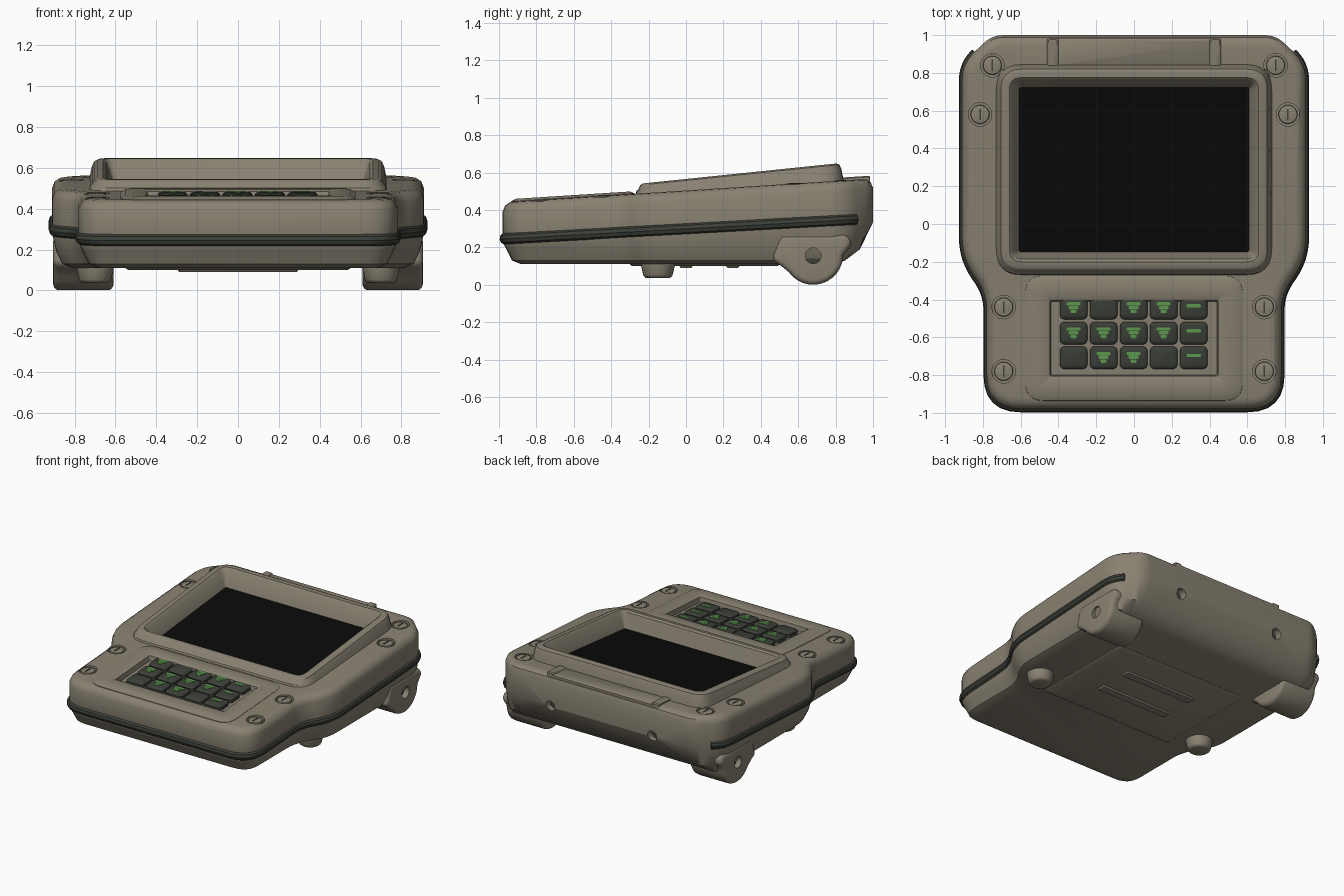
import bpy, bmesh, math
from mathutils import Vector, Matrix

if "Cube" in bpy.data.objects:
    bpy.data.objects.remove(bpy.data.objects["Cube"], do_unlink=True)


def material(name, rgb):
    m = bpy.data.materials.new(name)
    m.use_nodes = True
    m.diffuse_color = (*rgb, 1)
    bsdf = m.node_tree.nodes["Principled BSDF"]
    bsdf.inputs["Base Color"].default_value = (*rgb, 1)
    bsdf.inputs["Roughness"].default_value = 0.7
    return m


SHELL = material("khaki_shell", (0.25, 0.222, 0.168))
RUBBER = material("dark_rubber", (0.045, 0.049, 0.039))
SCREEN = material("screen_black", (0.003, 0.003, 0.003))
GREEN = material("label_green", (0.11, 0.33, 0.08))


# Sloping reference planes, as heights along y
def plane(z, slope, y0):
    return lambda y, dz=0: z + slope * (y - y0) + dz


top = plane(0.44, 0.064, -1)
belt = plane(0.245, 0.055, -1)
rim = plane(0.54, 0.103, -0.25)
glass = plane(0.43, 0.1, -0.15)
flat = plane(0, 0, 0)


def finish(name, bm, mat):
    bmesh.ops.recalc_face_normals(bm, faces=bm.faces)
    me = bpy.data.meshes.new(name)
    bm.to_mesh(me)
    bm.free()
    ob = bpy.data.objects.new(name, me)
    bpy.context.collection.objects.link(ob)
    me.materials.append(mat)
    return ob


def loft(name, rings, mat, wrap=False):
    """Skin closed rings; cap the ends, or join last to first."""
    bm = bmesh.new()
    loops = [[bm.verts.new(p) for p in r] for r in rings]
    n = len(loops[0])
    pairs = list(zip(loops, loops[1:]))
    if wrap:
        pairs.append((loops[-1], loops[0]))
    for a, b in pairs:
        for i in range(n):
            j = (i + 1) % n
            bm.faces.new((a[i], a[j], b[j], b[i]))
    if not wrap:
        bm.faces.new(loops[0])
        bm.faces.new(loops[-1])
    return finish(name, bm, mat)


def rounded(corners, steps=7):
    """Round each (x, y, cut) corner of a polygon."""
    pts = []
    for i, (x, y, d) in enumerate(corners):
        p = Vector((x, y))
        a = Vector(corners[i - 1][:2]) - p
        b = Vector(corners[(i + 1) % len(corners)][:2]) - p
        a, b = p + a.normalized() * d, p + b.normalized() * d
        for s in range(steps):
            t = s / (steps - 1)
            pts.append(a * (1 - t) ** 2 + p * 2 * t * (1 - t) + b * t * t)
    return pts


def inset(pts, d):
    out = []
    for i, p in enumerate(pts):
        t = (pts[(i + 1) % len(pts)] - pts[i - 1]).normalized()
        out.append(p + Vector((-t.y, t.x)) * d)
    return out


def slab(name, box, r, layers, mat, wrap=False):
    """Rounded rectangle lofted through (inset, plane, lift) layers."""
    x0, x1, y0, y1 = box
    rings = []
    for d, f, dz in layers:
        c = [(x1 - d, y0 + d), (x1 - d, y1 - d), (x0 + d, y1 - d), (x0 + d, y0 + d)]
        rings.append([(p.x, p.y, f(p.y, dz)) for p in rounded([(*q, max(r - d, 0.008)) for q in c])])
    return loft(name, rings, mat, wrap)


def cylinder(name, at, r1, r2, depth, mat, axis="Z"):
    bm = bmesh.new()
    rot = {"Z": Matrix(), "X": Matrix.Rotation(math.pi / 2, 4, "Y"),
           "Y": Matrix.Rotation(math.pi / 2, 4, "X")}[axis]
    bmesh.ops.create_cone(bm, cap_ends=True, segments=28, radius1=r1, radius2=r2,
                          depth=depth, matrix=Matrix.Translation(at) @ rot)
    return finish(name, bm, mat)


def apply(ob, kind, **settings):
    m = ob.modifiers.new(kind, kind)
    for k, v in settings.items():
        setattr(m, k, v)
    bpy.context.view_layer.objects.active = ob
    bpy.ops.object.modifier_apply(modifier=m.name)


def cut(ob, cutter):
    apply(ob, "BOOLEAN", operation="DIFFERENCE", solver="EXACT", object=cutter)
    bpy.data.objects.remove(cutter, do_unlink=True)


# Main shell: stepped outline, lofted from the underside to the sloping lid
half = [(0.78, -0.98, 0.18), (0.78, -0.37, 0.09), (0.91, -0.19, 0.12),
        (0.91, 0.85, 0.09), (0.75, 1.0, 0.06)]
outline = rounded(half + [(-x, y, d) for x, y, d in reversed(half)])


def shell_ring(d, f, dz, back=1.0):
    return [(p.x, min(p.y, back), f(p.y, dz)) for p in inset(outline, d)]


body = loft("body_shell", [
    shell_ring(0.10, flat, 0.11, 0.80), shell_ring(0.05, flat, 0.13, 0.85),
    shell_ring(0.02, flat, 0.19, 0.93), shell_ring(0, belt, -0.02),
    shell_ring(0, top, -0.05), shell_ring(0.012, top, -0.02),
    shell_ring(0.035, top, -0.004), shell_ring(0.06, top, 0)], SHELL)

# Openings for the screen and keypad
cut(body, slab("cutter", (-0.65, 0.65, -0.20, 0.78), 0.06, [(0, glass, -0.04), (0, flat, 0.8)], SHELL))
cut(body, slab("cutter", (-0.46, 0.47, -0.83, -0.32), 0.05, [(0, top, -0.04), (0, flat, 0.8)], SHELL))

# Gasket running round the front and sides
cu = bpy.data.curves.new("gasket", "CURVE")
cu.dimensions = "3D"
cu.bevel_depth, cu.bevel_resolution, cu.use_fill_caps = 0.033, 3, True
line = inset(outline, 0.016)
k = len(line) // 2
path = [p for p in line[k:] + line[:k] if p.y < 0.92]
sp = cu.splines.new("POLY")
sp.points.add(len(path) - 1)
for q, p in zip(sp.points, path):
    q.co = (p.x, p.y, belt(p.y), 1)
cu.materials.append(RUBBER)
gasket = bpy.data.objects.new("gasket", cu)
bpy.context.collection.objects.link(gasket)
bpy.ops.object.select_all(action="DESELECT")
gasket.select_set(True)
bpy.context.view_layer.objects.active = gasket
bpy.ops.object.convert(target="MESH")

# Screen hood and glass
slab("screen_hood", (-0.735, 0.735, -0.275, 0.85), 0.14, [
    (0, top, -0.02), (0.01, top, 0.015), (0.02, rim, -0.03), (0.03, rim, -0.008),
    (0.045, rim, 0), (0.075, rim, 0), (0.09, rim, -0.012), (0.13, glass, -0.01)], SHELL, wrap=True)
slab("screen_glass", (-0.615, 0.615, -0.155, 0.735), 0.04, [(0, glass, -0.015), (0, glass, 0)], SCREEN)

# Raised keypad surround
slab("keypad_surround", (-0.58, 0.58, -0.94, -0.27), 0.1, [
    (0, top, -0.02), (0.005, top, 0.002), (0.03, top, 0.014), (0.12, top, 0.014),
    (0.135, top, 0.006), (0.145, top, -0.05)], SHELL, wrap=True)
slab("keypad_floor", (-0.45, 0.45, -0.82, -0.32), 0.03, [(0, top, -0.05), (0, top, -0.028)], SHELL)

# Keys with simple green marks: f = full mark, t = thin bar, b = blank
for row, (y, marks) in enumerate(zip((-0.445, -0.578, -0.708), ("fbfft", "fffft", "bffbt"))):
    for col, mark in enumerate(marks):
        x = -0.32 + 0.159 * col
        slab(f"key_{row}_{col}", (x - 0.073, x + 0.073, y - 0.06, y + 0.06), 0.03, [
            (0, top, -0.035), (0, top, -0.006), (0.008, top, 0.002), (0.02, top, 0.006)], RUBBER)
        bars = {"f": ((0.037, 0.022), (0.026, 0.002), (0.016, -0.018)),
                "t": ((0.038, 0.012),), "b": ()}[mark]
        for w, dy in bars:
            slab(f"key_mark_{row}_{col}", (x - w, x + w, y + dy - 0.009, y + dy + 0.009), 0.008,
                 [(0, top, 0.003), (0, top, 0.009)], GREEN)

# Lid screws in shallow seats
for s in (-1, 1):
    for x, y in ((0.75, 0.84), (0.815, 0.58), (0.69, -0.44), (0.69, -0.78)):
        z = top(y)
        cut(body, cylinder("cutter", (s * x, y, z + 0.03), 0.062, 0.062, 0.11, SHELL))
        screw = cylinder("lid_screw", (s * x, y, z - 0.02), 0.05, 0.05, 0.04, SHELL)
        apply(screw, "BEVEL", width=0.008, segments=2)
        slab("screw_slot", (s * x - 0.004, s * x + 0.004, y - 0.03, y + 0.03), 0.003,
             [(0, flat, z - 0.003), (0, flat, z + 0.003)], RUBBER)

# Rear lid plate with side clips
slab("rear_plate", (-0.46, 0.46, 0.82, 0.985), 0.02, [(0, top, -0.02), (0, top, 0), (0.012, top, 0.008)], SHELL)
for s in (-1, 1):
    slab("rear_clip", (s * 0.43 - 0.03, s * 0.43 + 0.03, 0.83, 0.985), 0.015,
         [(0, top, 0), (0, top, 0.01), (0.008, top, 0.016)], SHELL)

# Rear sockets
for s in (-1, 1):
    cut(body, cylinder("cutter", (s * 0.42, 0.99, 0.34), 0.038, 0.038, 0.12, SHELL, "Y"))
    cylinder("rear_socket", (s * 0.42, 0.935, 0.34), 0.037, 0.037, 0.02, RUBBER, "Y")

# Rounded rear feet with a pivot hole, and small front feet
arc = [math.radians(a) for a in range(215, 361, 12)]
foot_profile = ([(0.86, 0.27), (0.5, 0.27), (0.46, 0.13), (0.51, 0.10)]
                + [(0.68 + 0.16 * math.cos(a), 0.16 + 0.16 * math.sin(a)) for a in arc]
                + [(0.89, 0.22)])
for s in (-1, 1):
    foot = loft("rear_foot", [[(s * x, y, z) for y, z in foot_profile] for x in (0.61, 0.905)], SHELL)
    apply(foot, "BEVEL", width=0.04, segments=4, limit_method="ANGLE", angle_limit=math.radians(50))
    cut(foot, cylinder("cutter", (s * 0.9, 0.68, 0.155), 0.042, 0.042, 0.1, SHELL, "X"))
    cylinder("pivot_plug", (s * 0.855, 0.68, 0.155), 0.041, 0.041, 0.02, RUBBER, "X")
    small = cylinder("front_foot", (s * 0.7, -0.15, 0.09), 0.075, 0.1, 0.11, SHELL)
    apply(small, "BEVEL", width=0.02, segments=3, limit_method="ANGLE", angle_limit=math.radians(50))

# Underside plate and ribs
slab("base_plate", (-0.55, 0.55, -0.3, 0.5), 0.04, [(0, flat, 0.12), (0, flat, 0.108), (0.012, flat, 0.1)], SHELL)
for y in (0.0, 0.25):
    slab("base_rib", (-0.3, 0.3, y - 0.04, y + 0.04), 0.02, [(0, flat, 0.105), (0.012, flat, 0.09)], SHELL)

# Smooth shading with crisp edges
bpy.ops.object.select_all(action="DESELECT")
for ob in bpy.context.collection.objects:
    if ob.type == "MESH":
        ob.select_set(True)
        bpy.context.view_layer.objects.active = ob
bpy.ops.object.shade_smooth_by_angle(angle=math.radians(35))
